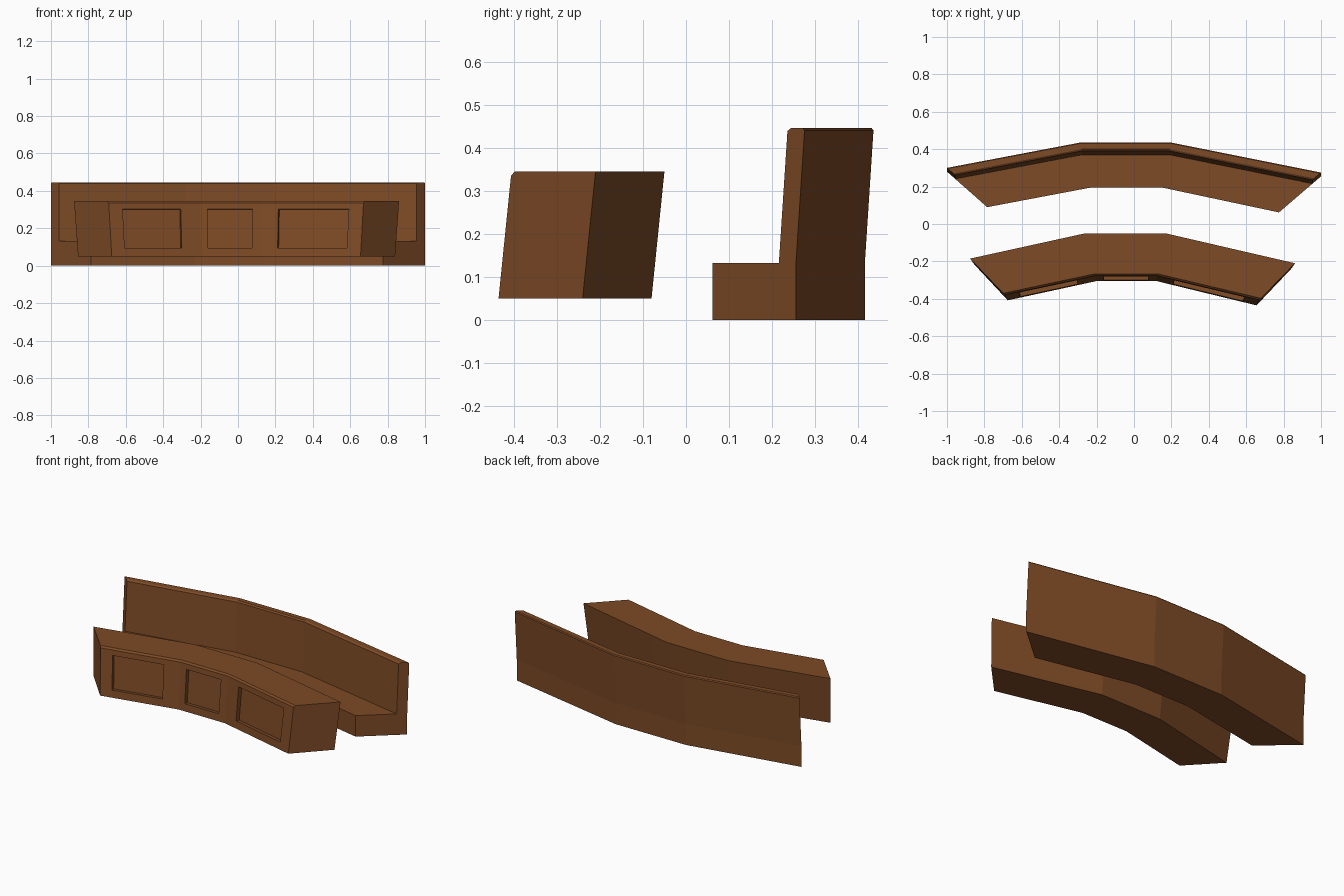
import bpy, bmesh
from mathutils import Vector

if "Cube" in bpy.data.objects:
    bpy.data.objects.remove(bpy.data.objects["Cube"])

wood = bpy.data.materials.new("brown_wood")
wood.diffuse_color = (0.205, 0.069, 0.019, 1)
wood.use_nodes = True
wood.node_tree.nodes["Principled BSDF"].inputs["Base Color"].default_value = wood.diffuse_color


def loft(name, back, front, splits, profile, panel_row=None, depth=0.025):
    """Sweep a profile of (back-to-front fraction, z, y lean, x scale) along a
    bent plan; splits[i] holds extra stations (fractions) inside segment i."""
    stations, panels = [], []
    for i in range(len(back) - 1):
        fr = [0] + list(splits[i])
        for j, u in enumerate(fr):
            if j == 1:
                panels.append(len(stations))
            stations.append([Vector(p[i]).lerp(Vector(p[i + 1]), u) for p in (back, front)])
    stations.append([Vector(back[-1]), Vector(front[-1])])
    bm = bmesh.new()
    rings = []
    for b, f in stations:
        ring = []
        for t, z, lean, sx in profile:
            p = b.lerp(f, t)
            ring.append(bm.verts.new((p.x * sx, p.y + lean, z)))
        rings.append(ring)
    n, recess = len(profile), []
    for s in range(len(rings) - 1):
        for k in range(n):
            a, c = rings[s], rings[s + 1]
            face = bm.faces.new((a[k], a[(k + 1) % n], c[(k + 1) % n], c[k]))
            if k == panel_row and s in panels:
                recess.append(face)
    bm.faces.new(rings[0])
    bm.faces.new(rings[-1])
    bmesh.ops.recalc_face_normals(bm, faces=bm.faces[:])
    # sunken panels
    for face in recess:
        face.normal_update()
        push = -face.normal * depth
        new = bmesh.ops.extrude_face_region(bm, geom=[face])["geom"]
        bmesh.ops.translate(bm, vec=push, verts=[v for v in new if isinstance(v, bmesh.types.BMVert)])
        if face.is_valid:
            bmesh.ops.delete(bm, geom=[face], context='FACES_ONLY')
    bmesh.ops.recalc_face_normals(bm, faces=bm.faces[:])
    me = bpy.data.meshes.new(name)
    bm.to_mesh(me)
    bm.free()
    me.materials.append(wood)
    ob = bpy.data.objects.new(name, me)
    bpy.context.collection.objects.link(ob)
    return ob


# curved bench with leaning backrest
loft("bench",
     back=[(-1, .28), (-.29, .415), (.20, .415), (1, .255)],
     front=[(-.785, .09), (-.23, .195), (.15, .195), (.775, .062)],
     splits=[(), (), ()],
     profile=[(0, 0, 0, 1), (1, 0, 0, 1), (1, .132, 0, 1), (.205, .132, 0, 1),
              (.205, .439, .02, 1), (.16, .446, .02, 1), (.02, .446, .02, 1),
              (0, .440, .02, 1), (0, .132, 0, 1)])

# leaning front desk with three sunken panels
H0, H1 = .05, .345


def row(t, z):
    k = (z - H0) / (H1 - H0)
    return (t, z, .03 * k, 1 + .025 * k)


loft("front_desk",
     back=[(-.855, -.215), (-.255, -.08), (.165, -.08), (.84, -.24)],
     front=[(-.675, -.408), (-.20, -.305), (.12, -.305), (.655, -.435)],
     splits=[(.15, .79), (.125, .86), (.17, .86)],
     profile=[row(0, H0), row(1, H0), row(1, .095), row(1, .302),
              row(1, .335), row(.96, H1), row(0, H1)],
     panel_row=2)
